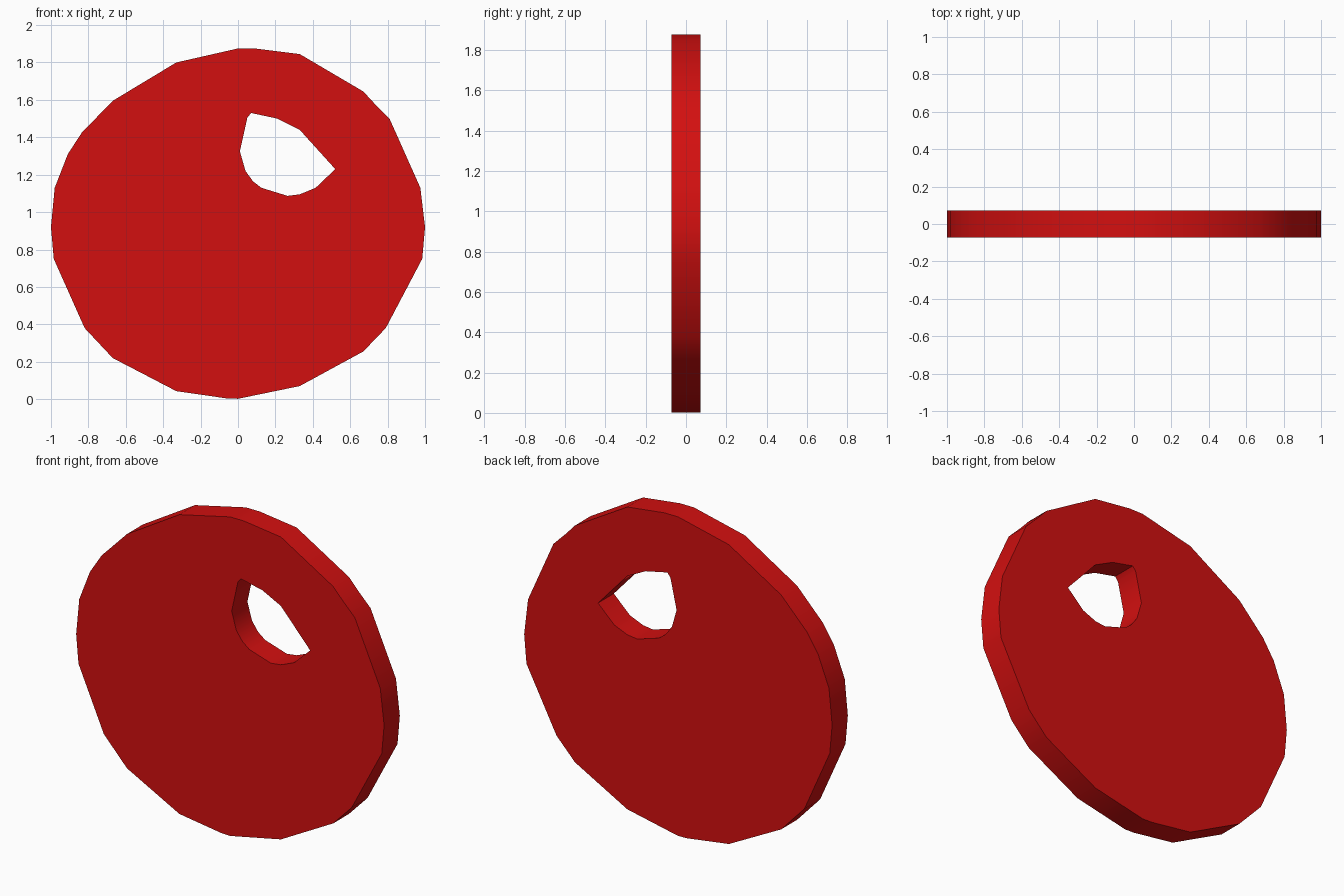
import bpy, bmesh, math

if "Cube" in bpy.data.objects:
    bpy.data.objects.remove(bpy.data.objects["Cube"])

THICKNESS = 0.146

# Outer rim and off-centre hole, as (x, z) loops
RIM = [(0, 1.875), (0.09, 1.875), (0.33, 1.845), (0.67, 1.645), (0.73, 1.58),
       (0.81, 1.50), (0.975, 1.13), (1, 0.92), (0.985, 0.75), (0.79, 0.38),
       (0.67, 0.255), (0.33, 0.07), (0, 0.002), (-0.06, 0.004), (-0.33, 0.043),
       (-0.67, 0.22), (-0.82, 0.38), (-0.985, 0.75), (-1, 0.92), (-0.98, 1.13),
       (-0.91, 1.31), (-0.835, 1.425), (-0.67, 1.595), (-0.33, 1.80)]
HOLE = [(0.05, 1.505), (0.07, 1.53), (0.21, 1.50), (0.33, 1.44), (0.52, 1.23),
        (0.415, 1.13), (0.33, 1.095), (0.265, 1.087), (0.125, 1.13),
        (0.08, 1.165), (0.04, 1.22), (0.01, 1.325)]


def add_loop(bm, points):
    verts = [bm.verts.new((x, 0, z)) for x, z in points]
    return [bm.edges.new((v, verts[i - 1])) for i, v in enumerate(verts)]


# Flat face with a hole
bm = bmesh.new()
edges = add_loop(bm, RIM) + add_loop(bm, HOLE)
bmesh.ops.triangle_fill(bm, edges=edges, use_beauty=True, normal=(0, -1, 0))
bmesh.ops.recalc_face_normals(bm, faces=bm.faces)
mesh = bpy.data.meshes.new("pierced_disc")
bm.to_mesh(mesh)
bm.free()

disc = bpy.data.objects.new("pierced_disc", mesh)
bpy.context.collection.objects.link(disc)
bpy.context.view_layer.objects.active = disc
disc.select_set(True)

# Thickness, evenly to front and back
solid = disc.modifiers.new("thickness", 'SOLIDIFY')
solid.thickness = THICKNESS
solid.offset = 0
bpy.ops.object.modifier_apply(modifier=solid.name)
bpy.ops.object.shade_smooth_by_angle(angle=math.radians(35))

# Red finish
red = bpy.data.materials.new("red")
red.diffuse_color = (0.65, 0.005, 0.005, 1)
red.use_nodes = True
red.node_tree.nodes["Principled BSDF"].inputs["Base Color"].default_value = red.diffuse_color
disc.data.materials.append(red)
